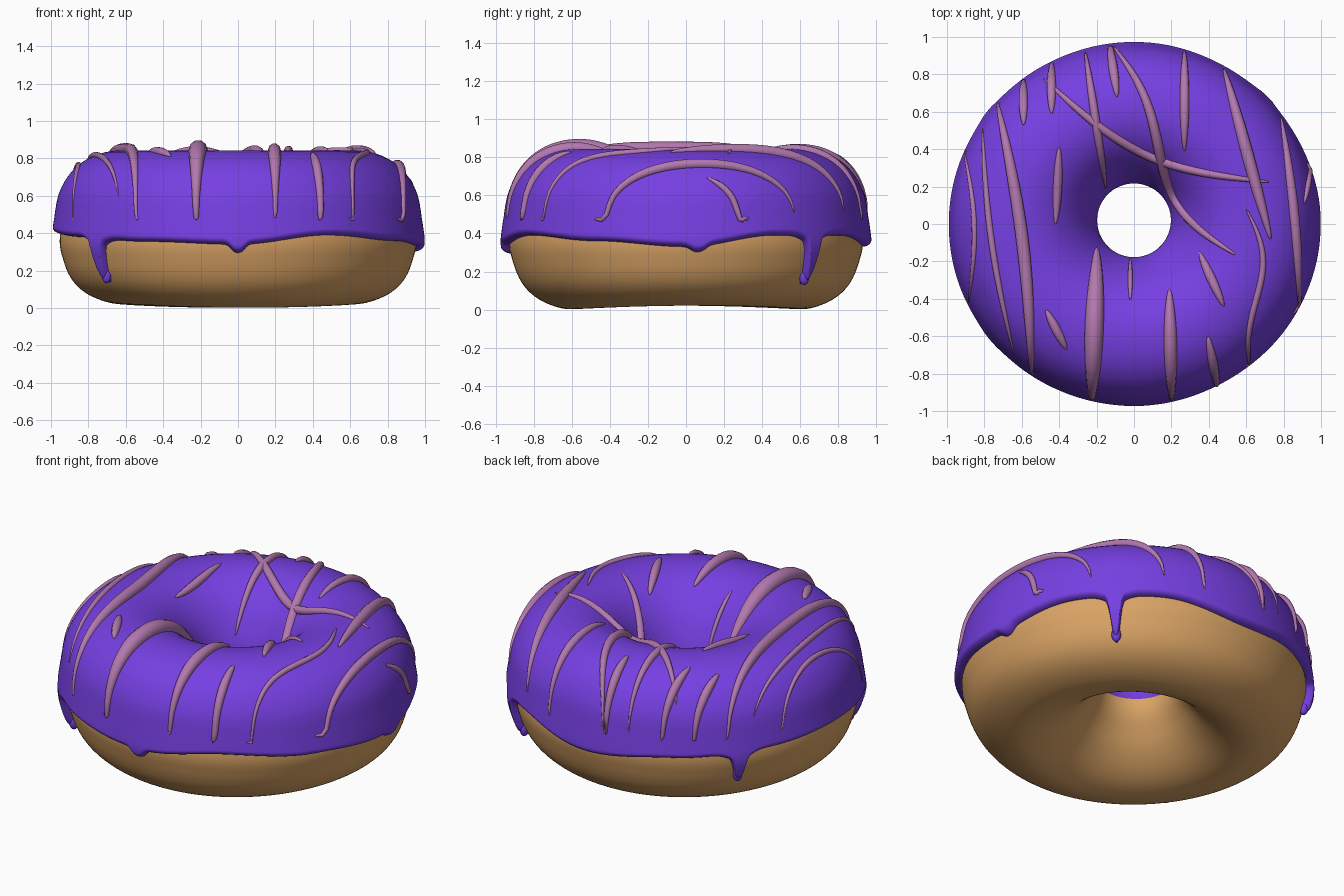
import bpy, math
from math import sin, cos, pi, radians, sqrt, exp
from mathutils import Vector
from mathutils.bvhtree import BVHTree

if "Cube" in bpy.data.objects:
    bpy.data.objects.remove(bpy.data.objects["Cube"])


def material(name, rgb):
    m = bpy.data.materials.new(name)
    m.diffuse_color = (*rgb, 1)
    m.use_nodes = True
    m.node_tree.nodes["Principled BSDF"].inputs["Base Color"].default_value = m.diffuse_color
    return m


DOUGH = material("golden dough", (0.70, 0.37, 0.13))
ICING = material("purple icing", (0.18, 0.05, 0.76))
PINK = material("pink drizzle", (0.45, 0.19, 0.43))


def spline(pts, n, closed=False):
    """Catmull-Rom samples through the points, n per span."""
    pts = [Vector(p) for p in pts]
    k, out = len(pts), []
    for i in range(k if closed else k - 1):
        if closed:
            a, b, c, d = (pts[(i + j) % k] for j in (-1, 0, 1, 2))
        else:
            b, c = pts[i], pts[i + 1]
            a = pts[i - 1] if i else 2 * b - c
            d = pts[i + 2] if i + 2 < k else 2 * c - b
        for s in range(n):
            t = s / n
            out.append(0.5 * (2 * b + (c - a) * t + (2 * a - 5 * b + 4 * c - d) * t * t
                              + (3 * b - a - 3 * c + d) * t ** 3))
    return out if closed else out + [pts[-1]]


def place(r, th, z):
    """Polar to world, slightly oval with an off-centre hole."""
    w = min(1, max(0, 1 - (r - 0.19) / 0.4))
    return (r * cos(th), r * sin(th) * (0.975 + 0.025 * w) + 0.02 * w, z)


def finish(name, me, mat):
    me.materials.clear()
    me.materials.append(mat)
    for p in me.polygons:
        p.use_smooth = True
    ob = bpy.data.objects.new(name, me)
    bpy.context.collection.objects.link(ob)
    return ob


def lathe(name, column, segs, mat, closed):
    """Skin one profile column per angle into a ring."""
    verts, faces = [], []
    for i in range(segs):
        th = 2 * pi * i / segs
        col = column(th)
        n = len(col)
        verts += [place(r, th, z) for r, z in col]
    for i in range(segs):
        j = (i + 1) % segs
        for k in range(n if closed else n - 1):
            m = (k + 1) % n
            faces.append((i * n + k, i * n + m, j * n + m, j * n + k))
    me = bpy.data.meshes.new(name)
    me.from_pydata(verts, [], faces)
    finish(name, me, mat)
    return verts, faces


# Dough ring: outer side, underside, hole, hidden top
dough_prof = spline([(.95, .40), (.932, .25), (.87, .125), (.76, .045), (.61, .012), (.45, .065),
                     (.30, .20), (.21, .38), (.30, .63), (.60, .78), (.87, .66)], 8, True)


def dough_column(th):
    return [(r, z + 0.01 * cos(2 * th - 0.2) * max(0, 1 - z / 0.2)) for r, z in reversed(dough_prof)]


lathe("dough_ring", dough_column, 128, DOUGH, True)

# Icing shell: fixed top profile, then a wavy lower edge with drips
side = sorted((p.y, p.x) for p in dough_prof if p.x > 0.6 and p.y < 0.55)
THICK = 0.045


def dough_r(z):
    for (z0, r0), (z1, r1) in zip(side, side[1:]):
        if z <= z1:
            return r0 + (r1 - r0) * max(0, (z - z0) / (z1 - z0))
    return side[-1][1]


# lower edge height every 30 degrees; drips as angle, depth, half width
edge = [.33, .39, .39, .33, .37, .39, .40, .38, .355, .34, .39, .36]
drips = [(44.5, .21, 1.9), (142, .13, 1.9), (219.5, .19, 1.9), (270, .045, 2.6), (4, .03, 3)]


def edge_z(deg):
    i, t = int(deg // 30), (deg % 30) / 30
    t = (1 - cos(pi * t)) / 2
    z = edge[i % 12] * (1 - t) + edge[(i + 1) % 12] * t
    for a, depth, w in drips:
        d = abs((deg - a + 180) % 360 - 180)
        z -= depth * exp(-(d / w) ** 2.6)
        if depth > 0.1:
            z -= 0.045 * exp(-(d / 5) ** 2)
    return z


top_prof = spline([(.225, .36), (.197, .44), (.225, .55), (.31, .69), (.43, .795), (.58, .842),
                   (.74, .825), (.87, .75), (.955, .62), (dough_r(.45) + THICK, .45)], 5)


def icing_column(th):
    ze, col, n = edge_z(math.degrees(th)), [tuple(p) for p in top_prof], 24
    for i in range(1, n + 1):
        z = ze + (0.45 - ze) * (1 - i / n) ** 2
        f = 1 - min(1, (z - ze) / 0.035)
        col.append((dough_r(z) - 0.004 + (THICK + 0.004) * sqrt(max(0, 1 - f * f)), z))
    return col[::-1]


tree = BVHTree.FromPolygons(*lathe("icing", icing_column, 600, ICING, False))

# Rounded drops at the ends of the long drips
for k, (deg, depth, w) in enumerate(drips[:3]):
    z = edge_z(deg) + 0.035
    bpy.ops.mesh.primitive_uv_sphere_add(segments=20, ring_count=12, radius=1,
                                         location=place(dough_r(z) + 0.008, radians(deg), z))
    ob = bpy.context.object
    ob.name = f"drip_end_{k + 1}"
    ob.scale = (0.026, 0.026, 0.042)
    ob.data.materials.append(ICING)
    bpy.ops.object.shade_smooth()


def streak(name, x0, y0, x1, y1, width=.05, bow=0, sway=0):
    """Tapered tube between two plan points, bent sideways and dropped on the icing."""
    a, b = Vector((x0, y0)), Vector((x1, y1))
    d = b - a
    nrm = Vector((-d.y, d.x)).normalized()
    n = max(16, int(d.length * 60))
    cu = bpy.data.curves.new(name, 'CURVE')
    cu.dimensions, cu.bevel_depth, cu.bevel_resolution, cu.use_fill_caps = '3D', 1, 3, True
    sp = cu.splines.new('POLY')
    sp.points.add(n)
    for i in range(n + 1):
        t = i / n
        p = a + d * t + nrm * (bow * sin(pi * t) + sway * sin(2 * pi * t))
        while True:
            hit, nor, _, _ = tree.ray_cast(Vector((p.x, p.y, 2)), Vector((0, 0, -1)))
            if hit and hit.z > 0.47:
                break
            p *= 0.997 if p.length > 0.5 else 1.01
        rad = width / 2 * (0.12 + 0.88 * max(0, sin(pi * t)) ** 0.6)
        sp.points[i].co = (*(hit + nor * (rad * 0.1 if nor.z > 0 else -rad * 0.1)), 1)
        sp.points[i].radius = rad
    tmp = bpy.data.objects.new(name + "_path", cu)
    finish(name, bpy.data.meshes.new_from_object(tmp), PINK)
    bpy.data.objects.remove(tmp)


# Short straight dashes of drizzle
dashes = [(-.59, .78, -.59, .53), (-.44, .87, -.44, .59), (-.4, .41, -.42, 0), (-.13, .97, -.09, .68),
          (.27, .935, .27, .39), (.35, -.15, .48, -.44), (-.47, -.46, -.36, -.67), (.395, -.6, .45, -.9)]
# Longer strands: ends, width, bow, sway
strands = [(-.91, .4, -.885, -.42, .03, .045), (-.81, .51, -.64, -.7, .035, -.035),
           (-.73, .65, -.545, -.82, .07, .04), (-.26, .92, -.15, .19, .045),
           (-.11, .95, .545, -.165, .055, -.085, .065), (-.48, .775, .72, .225, .05, -.14),
           (.48, .83, .73, -.08, .065), (.785, .57, .885, -.5, .055, .02), (.91, .11, .95, .34, .035),
           (.6, .08, .62, -.8, .035, .055, .04), (-.02, -.18, -.02, -.41, .025),
           (-.2, -.13, -.225, -.955, .1), (.19, -.35, .2, -.95, .07)]
for k, s in enumerate(dashes + strands):
    streak(f"drizzle_{k + 1}", *s)
